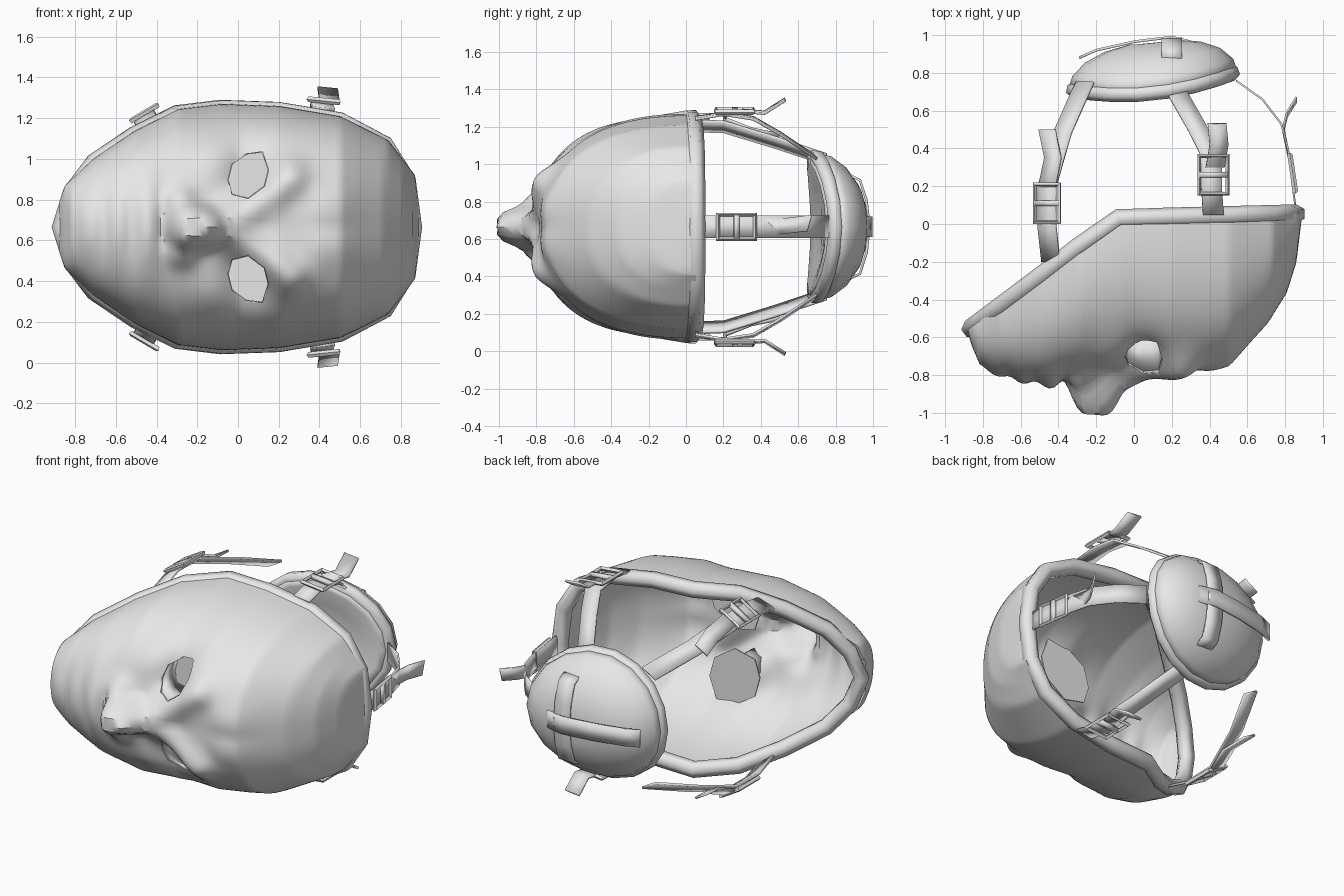
import bpy, bmesh, math
from mathutils import Vector

cube = bpy.data.objects.get("Cube")
if cube:
    bpy.data.objects.remove(cube, do_unlink=True)

MID = 0.665  # height of the plane of symmetry
grey = bpy.data.materials.new("plain_grey")
grey.use_nodes = True
grey.diffuse_color = (0.8, 0.8, 0.8, 1)
grey.node_tree.nodes["Principled BSDF"].inputs["Base Color"].default_value = (0.8, 0.8, 0.8, 1)


def activate(ob):
    bpy.ops.object.select_all(action='DESELECT')
    ob.select_set(True)
    bpy.context.view_layer.objects.active = ob


def make(name, bm, smooth=None, thick=0):
    bmesh.ops.recalc_face_normals(bm, faces=bm.faces)
    me = bpy.data.meshes.new(name)
    bm.to_mesh(me)
    bm.free()
    me.materials.append(grey)
    ob = bpy.data.objects.new(name, me)
    bpy.context.collection.objects.link(ob)
    if thick:
        mod = ob.modifiers.new("thickness", 'SOLIDIFY')
        mod.thickness, mod.offset = thick, 0
    if smooth:
        activate(ob)
        bpy.ops.object.shade_smooth_by_angle(angle=math.radians(smooth))
    return ob


def skin(bm, rows, wrap=False):
    """Quads between rows of points."""
    vs = [[bm.verts.new(p) for p in row] for row in rows]
    for a, b in zip(vs, vs[1:]):
        n = len(a)
        for i in range(n if wrap else n - 1):
            j = (i + 1) % n
            bm.faces.new((a[i], a[j], b[j], b[i]))
    return vs


def tube(name, pts, radius, sides=1, smooth=True):
    cu = bpy.data.curves.new(name, 'CURVE')
    cu.dimensions = '3D'
    cu.bevel_depth, cu.bevel_resolution = radius, sides
    sp = cu.splines.new('POLY')
    sp.points.add(len(pts) - 1)
    for p, q in zip(sp.points, pts):
        p.co = (*q, 1)
    sp.use_cyclic_u = True
    sp.use_smooth = smooth
    cu.materials.append(grey)
    ob = bpy.data.objects.new(name, cu)
    bpy.context.collection.objects.link(ob)
    return ob


def lerp(table, x):
    for (a, u), (b, v) in zip(table, table[1:]):
        if x <= b:
            return u + (v - u) * max(0, (x - a) / (b - a))
    return table[-1][1]


# Mask profiles along the length: half width, rim depth, front depth
width = [(-.91, 0), (-.84, .2), (-.7, .33), (-.5, .465), (-.29, .57), (-.08, .595),
         (.2, .585), (.5, .535), (.73, .42), (.86, .25), (.885, 0)]
rim = [(-.9, -.58), (-.5, -.28), (-.1, .03), (.9, .055)]
front = [(-.87, -.57), (-.85, -.64), (-.81, -.73), (-.7, -.775), (-.5, -.82), (-.3, -.79), (-.1, -.76),
         (0, -.74), (.2, -.77), (.4, -.755), (.5, -.73), (.57, -.66), (.7, -.52), (.8, -.36),
         (.85, -.2), (.878, .03)]
# Facial bumps: x, z offset, x radius, z radius, depth, sharpness
bumps = [(-.21, 0, .125, .1, -.21, 4), (-.28, .12, .07, .07, -.08, 2), (-.06, 0, .12, .06, -.05, 2),
         (.05, .25, .13, .14, .07, 2), (-.1, .33, .12, .12, -.03, 2), (-.44, 0, .05, .2, -.05, 2),
         (-.59, 0, .05, .18, -.035, 2), (-.73, 0, .06, .14, -.03, 2), (.45, .1, .12, .1, -.02, 2)]


def relief(x, z):
    d, z = 0, abs(z)
    for cx, cz, sx, sz, amp, k in bumps:
        r = math.hypot((x - cx) / sx, (z - cz) / sz)
        d += amp * math.exp(-r ** k)
    # slanted brow ridge
    t = min(1, max(0, ((x + .02) * .27 + (z - .05) * .2) / .113))
    r = math.hypot(x + .02 - .27 * t, z - .05 - .2 * t) / .09
    return d - .09 * math.exp(-r * r)


def surface(x, z):
    """Depth of the mask at a point of the face."""
    r, f = lerp(rim, x), lerp(front, x)
    q = max(0, 1 - abs(z / lerp(width, x)) ** 2.4)
    return r + (f - r) * q ** (1 / 2.4) + relief(x, z) * min(1, 1.5 * math.sqrt(q))


# Mask shell, lofted from chin to forehead
rows = []
for i in range(111):
    x = -.87 + 1.747 * (.5 - .5 * math.cos(math.pi * i / 110))
    row = []
    for j in range(81):
        c = math.cos(math.pi * j / 80)
        z = math.copysign(lerp(width, x) * abs(c) ** (2 / 2.4), c)
        row.append((x, surface(x, z), MID + z))
    rows.append(row)
bm = bmesh.new()
skin(bm, rows)
shell = make("mask_shell", bm, thick=.02)

# Eye openings cut with prisms, each with a socket wall and a wider lens behind it
eye = [(-.05, .23), (-.03, .31), (.04, .36), (.12, .37), (.15, .28), (.13, .2), (.05, .14), (-.03, .16)]
for side, label in ((1, "upper"), (-1, "lower")):
    bm = bmesh.new()
    vs = skin(bm, [[(x, y, MID + side * z) for x, z in eye] for y in (-1.2, -.45)], True)
    for loop in vs:
        bm.faces.new(loop)
    cutter = make("eye_cutter", bm)
    cutter.hide_render = True
    mod = shell.modifiers.new("eye", 'BOOLEAN')
    mod.operation, mod.solver, mod.object = 'DIFFERENCE', 'EXACT', cutter
    activate(shell)
    for m in list(shell.modifiers):
        bpy.ops.object.modifier_apply(modifier=m.name)
    bpy.data.objects.remove(cutter, do_unlink=True)
    bm = bmesh.new()
    skin(bm, [[(x, surface(x, z), MID + side * z) for x, z in eye],
              [(x, -.575, MID + side * z) for x, z in eye]], True)
    make(label + "_eye_socket", bm, 50, .008)
    bm = bmesh.new()
    bm.faces.new([bm.verts.new((.05 + (x - .05) * 1.8, -.57, MID + side * (.255 + (z - .26) * 1.6)))
                  for x, z in eye])
    make(label + "_lens", bm, thick=.008)
activate(shell)
bpy.ops.object.shade_smooth_by_angle(angle=math.radians(40))

# Padded rim of the mask
half = [(-.865, 0), (-.81, .17), (-.7, .315), (-.5, .45), (-.29, .555), (-.08, .58),
        (.2, .57), (.5, .52), (.72, .405), (.83, .23), (.86, 0)]
loop = half + [(x, -z) for x, z in half[-2:0:-1]]
tube("mask_rim", [(x, lerp(rim, x), MID + z) for x, z in loop], .05, 1)


# Domed pad for the back of the head, with its rim and cushioned front
def pad_ring(k, lift):
    ring = []
    for i in range(18):
        a = math.tau * i / 18
        c, s = k * math.cos(a), k * math.sin(a)
        ring.append(Vector((.1 + .42 * c, .695 + .045 * c + .06 * c * c + lift, MID + .375 * s)))
    return ring


for name, rings in (("head_pad", ((1.04, .01), (1, .07), (.84, .15), (.6, .215), (.3, .255))),
                    ("head_pad_cushion", ((1, -.03), (.9, -.03), (.6, .01), (.3, .03)))):
    bm = bmesh.new()
    bm.faces.new(skin(bm, [pad_ring(*r) for r in rings], True)[-1])
    make(name, bm, 40, .015)
tube("head_pad_rim", pad_ring(1, 0), .042, 1)


def ribbon(name, pts, across, wide=.11, thick=.014):
    bm = bmesh.new()
    u = Vector(across).normalized() * wide / 2
    skin(bm, [[Vector(p) - u, Vector(p) + u] for p in pts])
    return make(name, bm, 40, thick)


def buckle(name, centre, along, across, length=.2, wide=.15):
    c = Vector(centre)
    u = Vector(across).normalized()
    v = Vector(along)
    v = (v - u * v.dot(u)).normalized() * length / 2
    u *= wide / 2
    tube(name + "_frame", [c - u - v, c + u - v, c + u + v, c - u + v], .014, 0, False)
    ribbon(name + "_bar", [c - v * .15, c + v * .15], u, wide, .025)


# Bands crossing the back of the pad
ribbon("pad_long_band", [(-.29, .88, MID), (-.2, .92, MID), (0, .965, MID), (.2, .99, MID),
                         (.3, .965, MID), (.46, .89, MID)], (0, 0, 1))
ribbon("pad_cross_band", [(.2, y, MID + z) for z, y in
                          ((-.28, .87), (-.25, .93), (-.14, .965), (0, .98),
                           (.14, .965), (.25, .93), (.28, .87))], (1, 0, 0))

# Side straps: path, loose tail, buckle centre and width direction for each
straps = {
    "chin": ([(-.44, -.2, .5), (-.46, -.02, .54), (-.46, .2, .535), (-.38, .48, .45), (-.26, .75, .36)],
             [(-.46, .2, .56), (-.43, .35, .5), (-.46, .5, .47)], (-.46, .11, .56), (.85, 0, .5)),
    "brow": ([(.42, .05, .58), (.41, .2, .605), (.41, .36, .58), (.34, .5, .5), (.22, .71, .36)],
             [(.43, .3, .62), (.45, .42, .61), (.44, .53, .68)], (.42, .26, .62), (1, 0, -.1)),
}
for side, label in ((1, "upper"), (-1, "lower")):
    for part, (path, tail, centre, across) in straps.items():
        flip = lambda p, base=MID: (p[0], p[1], base + side * p[2])
        name = label + "_" + part
        u = flip(across, 0)
        ribbon(name + "_strap", [flip(p) for p in path], u)
        ribbon(name + "_strap_tail", [flip(p) for p in tail], u, .1)
        buckle(name + "_buckle", flip(centre), (0, 1, 0), u)

# Forehead strap on the centre line
ribbon("forehead_strap", [(.86, .05, MID), (.84, .2, MID), (.815, .4, MID), (.78, .53, MID),
                          (.68, .66, MID), (.54, .76, MID)], (0, 0, 1), .12, .01)
ribbon("forehead_strap_tail", [(.82, .36, MID), (.79, .5, MID), (.81, .58, MID + .01),
                               (.86, .66, MID + .02)], (0, .3, 1), .09, .01)
buckle("forehead_buckle", (.84, .27, MID), (-.15, 1, 0), (0, 0, 1), .2, .13)
